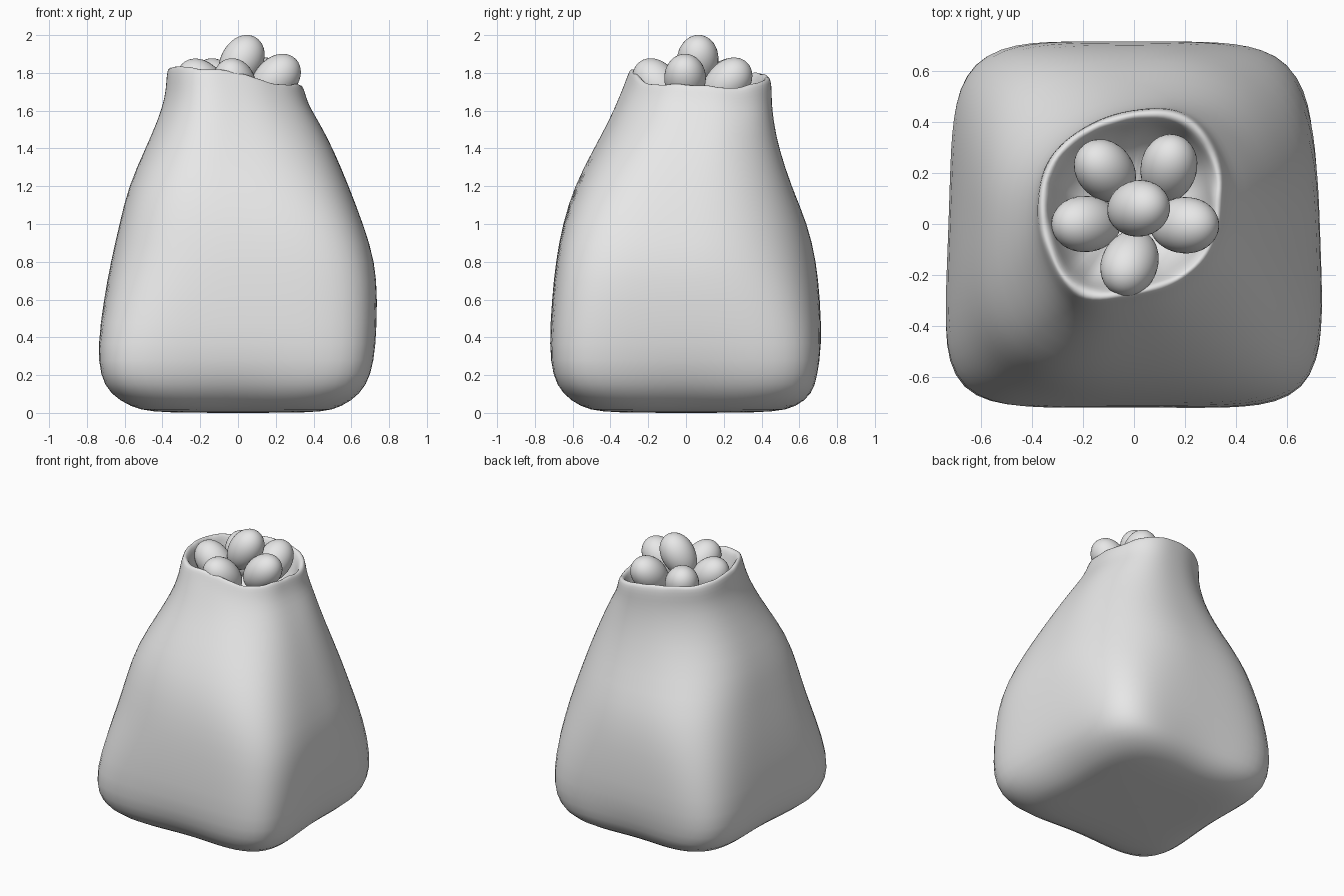
import bpy, bmesh, math, random
from mathutils import Vector

random.seed(4)
default = bpy.data.objects.get("Cube")
if default:
    bpy.data.objects.remove(default, do_unlink=True)

SEGMENTS = 48


def make_material(name, colour):
    mat = bpy.data.materials.new(name)
    mat.use_nodes = True
    mat.diffuse_color = colour
    mat.node_tree.nodes["Principled BSDF"].inputs["Base Color"].default_value = colour
    return mat


def finish(bm, name, material):
    mesh = bpy.data.meshes.new(name)
    bm.to_mesh(mesh)
    bm.free()
    mesh.materials.append(material)
    for poly in mesh.polygons:
        poly.use_smooth = True
    obj = bpy.data.objects.new(name, mesh)
    bpy.context.collection.objects.link(obj)
    return obj


def around(table, turn):
    """Smooth periodic lookup, turn runs from 0 to 1."""
    count = len(table)
    position = turn * count
    i = int(position)
    t = position - i
    a, b, c, d = (table[(i + k) % count] for k in (-1, 0, 1, 2))
    return b + t / 2 * (c - a + t * (2 * a - 5 * b + 4 * c - d + t * (3 * (b - c) + d - a)))


def smoothstep(low, high, value):
    t = min(max((value - low) / (high - low), 0), 1)
    return t * t * (3 - 2 * t)


grey = make_material("plain grey", (0.8, 0.8, 0.8, 1))

# Sack rings: height, x min, x max, y min, y max, squareness
rings = [
    (0.0, -0.25, 0.25, -0.25, 0.25, 4),
    (0.005, -0.47, 0.46, -0.47, 0.49, 4.5),
    (0.03, -0.57, 0.55, -0.57, 0.60, 5),
    (0.1, -0.68, 0.65, -0.67, 0.685, 6),
    (0.2, -0.725, 0.70, -0.715, 0.705, 6.5),
    (0.35, -0.735, 0.72, -0.725, 0.72, 6.3),
    (0.6, -0.705, 0.73, -0.71, 0.71, 5.4),
    (0.8, -0.67, 0.72, -0.69, 0.69, 4.6),
    (1.0, -0.625, 0.66, -0.655, 0.645, 4),
    (1.2, -0.58, 0.59, -0.595, 0.56, 3.5),
    (1.4, -0.49, 0.505, -0.49, 0.495, 3),
    (1.55, -0.42, 0.435, -0.405, 0.465, 3),
    (1.66, -0.385, 0.38, -0.355, 0.455, 2.5),
    (1.73, -0.38, 0.36, -0.325, 0.455, 2.5),
    (1.78, -0.375, 0.35, -0.305, 0.45, 2.5),
    (1.8, -0.365, 0.34, -0.295, 0.44, 2.5),
]
# Pocket rings inside the mouth: scale of the mouth outline, drop below the lip
pocket = [(0.95, 0.0), (0.9, 0.03), (0.86, 0.09), (0.75, 0.22), (0.4, 0.32)]
# Mouth outline and height at even steps, counter-clockwise from the left side
mouth_radius = [0.36, 0.40, 0.43, 0.39, 0.375, 0.385, 0.38, 0.40, 0.44, 0.38, 0.37, 0.37]
mouth_height = [1.74, 1.72, 1.76, 1.79, 1.80, 1.81, 1.83, 1.83, 1.825, 1.80, 1.75, 1.74]
NECK, RIM = 1.45, 1.8

turns = [i / SEGMENTS for i in range(SEGMENTS)]
directions = [(math.cos(t * math.tau), math.sin(t * math.tau)) for t in turns]
mouth = [Vector(d) * around(mouth_radius, t) for d, t in zip(directions, turns)]


def normalised(points):
    """Stretch an outline to fill the square from -1 to 1."""
    xs, ys = [p.x for p in points], [p.y for p in points]
    fit = lambda v, vs: 2 * (v - min(vs)) / (max(vs) - min(vs)) - 1
    return [Vector((fit(p.x, xs), fit(p.y, ys))) for p in points]


mouth = normalised(mouth)
bm = bmesh.new()
loops = []
for z, x0, x1, y0, y1, square in rings:
    blend = smoothstep(0.9, 1.75, z)
    # Two opposite corners slump above the base; the base sides tuck under
    slump = 1.3 * smoothstep(0.25, 0.7, z) * (1 - smoothstep(0.75, 1.35, z))
    tuck = 0.045 * (1 - smoothstep(0.05, 0.35, z))
    loop = []
    for (c, s), turn, rim_point in zip(directions, turns, mouth):
        n = square - 0.7 * (s > 0) - slump * smoothstep(-0.3, 0.5, 2 * c * s)
        radius = (abs(c) ** n + abs(s) ** n) ** (-1 / n)
        p = Vector((c, s)) * radius * (1 - tuck * (c * c - s * s) ** 2)
        p.x *= 1 - 0.035 * p.y * (1 - blend)
        p = p.lerp(rim_point, blend)
        height = z
        if z > NECK:
            lip = around(mouth_height, turn)
            height = NECK + (z - NECK) * (lip - NECK) / (RIM - NECK)
            if z > 1.75:
                height += random.uniform(-0.007, 0.007)
        x = (x0 + x1) / 2 + p.x * (x1 - x0) / 2
        y = (y0 + y1) / 2 + p.y * (y1 - y0) / 2
        loop.append(bm.verts.new((x, y, height)))
    loops.append(loop)

# Pocket that holds the eggs
lip_loop = loops[-1]
centre = sum((v.co for v in lip_loop), Vector()) / SEGMENTS
for scale, drop in pocket:
    loop = []
    for v in lip_loop:
        wobble = scale + random.uniform(-0.015, 0.015)
        flat = centre.lerp(v.co, wobble)
        loop.append(bm.verts.new((flat.x, flat.y, v.co.z - drop)))
    loops.append(loop)

for low, high in zip(loops, loops[1:]):
    for i in range(SEGMENTS):
        j = (i + 1) % SEGMENTS
        bm.faces.new((low[i], low[j], high[j], high[i]))
bm.faces.new(list(reversed(loops[0])))
bm.faces.new(loops[-1])

sack = finish(bm, "sack", grey)
soft = sack.modifiers.new("soft", 'SUBSURF')
soft.levels = soft.render_levels = 1


# Eggs: slightly tapered ellipsoids, blunt end pointing along the axis
def egg(name, centre, axis, length=0.155, width=0.11):
    bm = bmesh.new()
    bmesh.ops.create_uvsphere(bm, u_segments=32, v_segments=20, radius=1)
    turn = Vector((0, 0, 1)).rotation_difference(Vector(axis).normalized())
    for v in bm.verts:
        girth = width * (1 + 0.07 * v.co.z)
        shaped = Vector((v.co.x * girth, v.co.y * girth, v.co.z * length))
        v.co = turn @ shaped + Vector(centre)
    finish(bm, name, grey)


egg("egg_top", (0.015, 0.06, 1.855), (0.5, 0.1, 0.85))
egg("egg_left", (0.195, -0.005, 1.765), (1, 0, 0.95))
egg("egg_right", (-0.185, 0, 1.74), (-1, 0, 0.95))
egg("egg_front", (-0.015, -0.15, 1.74), (-0.35, -0.8, 0.9))
egg("egg_back_right", (-0.11, 0.205, 1.74), (-0.6, 0.65, 0.9))
egg("egg_back_left", (0.135, 0.215, 1.745), (0.2, 0.9, 0.9))
